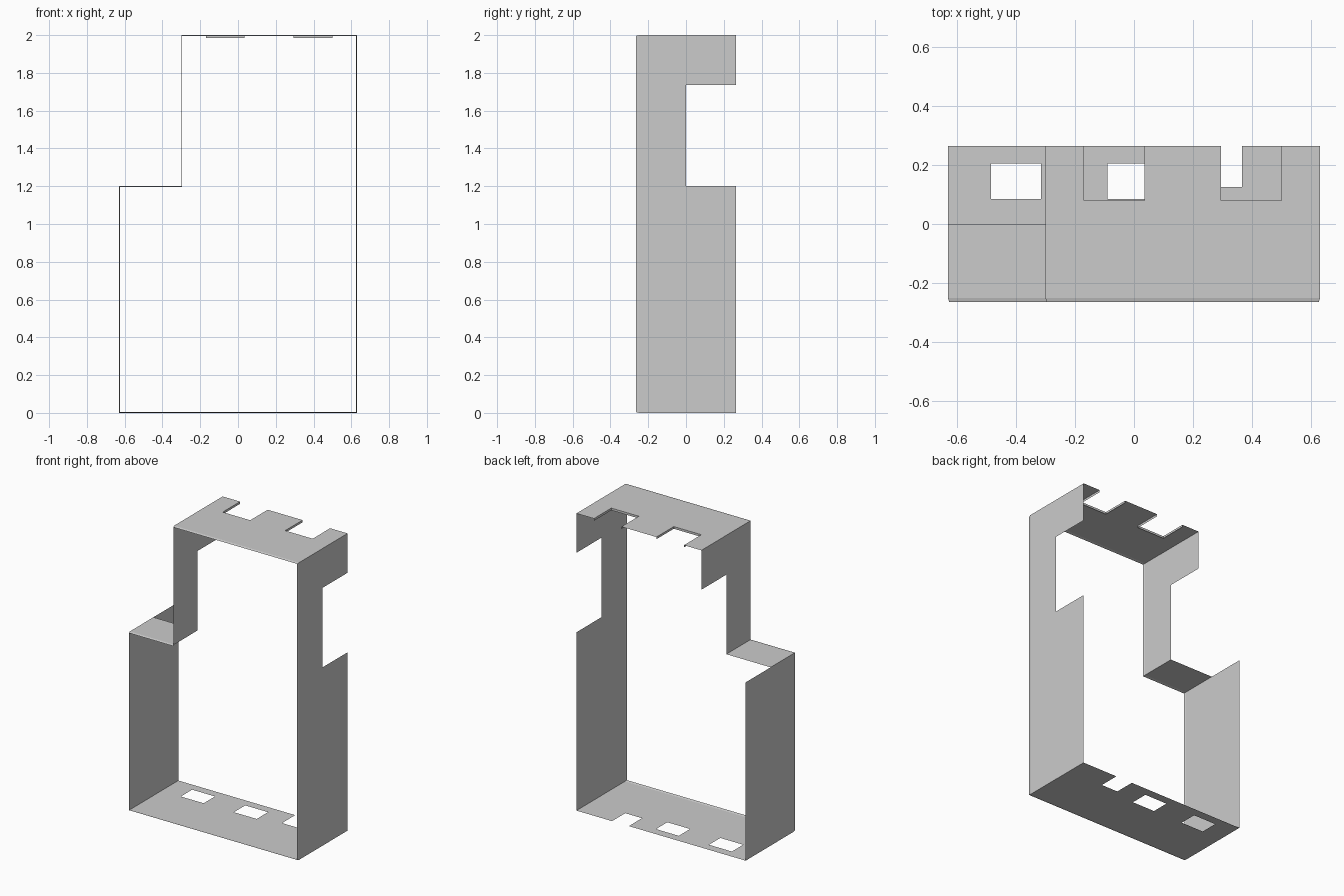
import bpy, bmesh
from mathutils import Vector

if "Cube" in bpy.data.objects:
    bpy.data.objects.remove(bpy.data.objects["Cube"])

X, Y, H = 0.63, 0.265, 2.0      # half width, half depth, height
LIP = -0.25                     # line where the front lip begins
STEP_X, STEP_Z = -0.30, 1.20    # inner corner of the stepped outline
NOTCH_TOP = 1.735


def make_object(name, quads):
    bm = bmesh.new()
    for q in quads:
        bm.faces.new([bm.verts.new(p) for p in q])
    bmesh.ops.remove_doubles(bm, verts=bm.verts, dist=1e-5)
    bmesh.ops.dissolve_limit(bm, angle_limit=0.001, verts=bm.verts, edges=bm.edges)
    mesh = bpy.data.meshes.new(name)
    bm.to_mesh(mesh)
    bm.free()
    obj = bpy.data.objects.new(name, mesh)
    bpy.context.collection.objects.link(obj)
    return obj


def plate(name, u, v, holes, place, flip=False):
    """Flat sheet over ranges u, v with rectangular holes (u0, u1, v0, v1)."""
    us = sorted({*u, *(c for h in holes for c in h[:2])})
    vs = sorted({*v, *(c for h in holes for c in h[2:])})
    quads = []
    for a, b in zip(us, us[1:]):
        for c, d in zip(vs, vs[1:]):
            mu, mv = (a + b) / 2, (c + d) / 2
            if any(h[0] < mu < h[1] and h[2] < mv < h[3] for h in holes):
                continue
            q = [place(a, c), place(b, c), place(b, d), place(a, d)]
            quads.append(q[::-1] if flip else q)
    return make_object(name, quads)


def horizontal(z):
    return lambda x, y: (x, y, z)


def upright(x):
    return lambda y, z: (x, y, z)


# Bottom sheet with two windows and an open slot
plate("bottom_sheet", (-X, X), (LIP, Y),
      [(-0.485, -0.315, 0.085, 0.205), (-0.09, 0.08, 0.085, 0.205),
       (0.24, 0.365, 0.125, Y)], horizontal(0), flip=True)

# Top sheet with two back notches
notches = [(-0.17, 0.035, 0.08, Y), (0.295, 0.50, 0.08, Y)]
plate("top_sheet", (STEP_X, X), (LIP, Y), notches, horizontal(H))

# Side walls and the shelf at the step
side_gap = [(0, Y, STEP_Z, NOTCH_TOP)]
plate("right_wall", (LIP, Y), (0, H), side_gap, upright(X))
plate("left_lower_wall", (LIP, Y), (0, STEP_Z), [], upright(-X), flip=True)
plate("left_upper_wall", (LIP, Y), (STEP_Z, H), side_gap, upright(STEP_X), flip=True)
plate("step_shelf", (-X, STEP_X), (LIP, 0), [], horizontal(STEP_Z))

# Short flanges folded down around the top notches
for i, (x0, x1, y0, y1) in enumerate(notches):
    path = [(x0, y1), (x0, y0), (x1, y0), (x1, y1)]
    make_object(f"notch_flange_{i + 1}",
                [[(*p, H), (*q, H), (*q, H - 0.015), (*p, H - 0.015)]
                 for p, q in zip(path, path[1:])])

# Front lip: the outline tapers slightly inward toward the front
outline = [(-X, 0), (X, 0), (X, H), (STEP_X, H), (STEP_X, STEP_Z), (-X, STEP_Z)]
n, inset = len(outline), 0.004
inner = []
for i in range(n):
    p = Vector(outline[i])
    e1 = (p - Vector(outline[i - 1])).normalized()
    e2 = (Vector(outline[(i + 1) % n]) - p).normalized()
    inner.append(p + inset * (Vector((-e1.y, e1.x)) + Vector((-e2.y, e2.x))))
make_object("front_lip", [
    [(outline[i][0], LIP, outline[i][1]), (inner[i].x, -Y, inner[i].y),
     (inner[j].x, -Y, inner[j].y), (outline[j][0], LIP, outline[j][1])]
    for i, j in ((k, (k + 1) % n) for k in range(n))])
